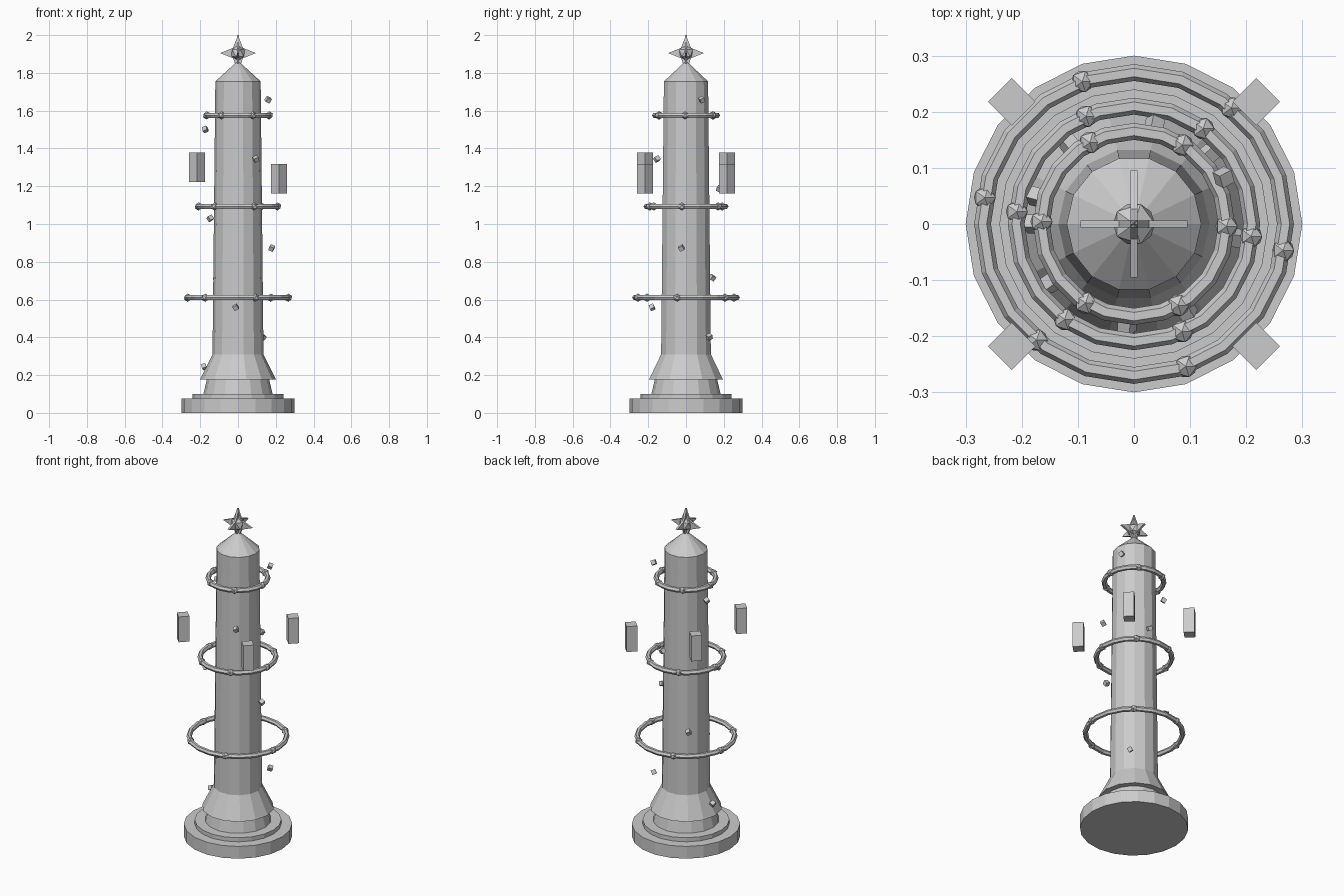
import bpy
from math import sin, cos, pi, radians

cube = bpy.data.objects.get("Cube")
if cube:
    bpy.data.objects.remove(cube, do_unlink=True)

stone = bpy.data.materials.new("pale_grey_stone")
stone.use_nodes = True
grey = (0.6, 0.6, 0.6, 1)
stone.diffuse_color = grey
stone.node_tree.nodes["Principled BSDF"].inputs["Base Color"].default_value = grey


def finish(name):
    obj = bpy.context.object
    obj.name = name
    obj.data.materials.clear()
    obj.data.materials.append(stone)
    return obj


def drum(name, sides, low_radius, top_radius, low, top):
    bpy.ops.mesh.primitive_cone_add(
        vertices=sides, radius1=low_radius, radius2=top_radius, depth=top - low,
        location=(0, 0, (low + top) / 2), rotation=(0, 0, -pi / 2))
    return finish(name)


def block(name, size, location, rotation):
    bpy.ops.mesh.primitive_cube_add(size=1, location=location, rotation=rotation)
    obj = finish(name)
    obj.scale = size
    return obj


def gem(name, radius, location):
    bpy.ops.mesh.primitive_ico_sphere_add(subdivisions=1, radius=radius, location=location)
    return finish(name)


# Stepped base, flared foot, shaft and roof
drum("base_plinth", 20, 0.30, 0.30, 0, 0.075)
drum("base_step", 20, 0.24, 0.24, 0.075, 0.10)
drum("foot_collar", 16, 0.183, 0.165, 0.10, 0.178)
drum("flared_foot", 14, 0.20, 0.135, 0.178, 0.31)
drum("shaft", 14, 0.135, 0.12, 0.31, 1.755)
drum("roof", 14, 0.12, 0.005, 1.755, 1.86)

# Floating rings, each with six beads
for tier, (radius, height, turn) in enumerate(
        [(0.27, 0.61, -10), (0.21, 1.093, -6), (0.165, 1.575, -1.5)], 1):
    bpy.ops.mesh.primitive_torus_add(
        major_radius=radius, minor_radius=0.015, major_segments=20,
        minor_segments=6, location=(0, 0, height))
    finish(f"ring_{tier}")
    for k in range(6):
        a = radians(turn + 60 * k)
        gem(f"ring_{tier}_bead_{k + 1}", 0.022, (radius * cos(a), radius * sin(a), height))

# Upright floating slabs, higher on the right side
for x, height in ((-0.218, 1.30), (0.218, 1.24)):
    for y in (-0.218, 0.218):
        block("floating_slab", (0.06, 0.06, 0.155), (x, y, height), (0, 0, pi / 4))

# Small tumbling cubes spiralling up the shaft
for i in range(10):
    a = pi - 2.39 * i
    block(f"spiral_cube_{i + 1}", (0.025,) * 3,
          (0.18 * cos(a), 0.18 * sin(a), 0.245 + 0.157 * i), (0.5, 0.4, a))


# Crossed four-pointed star plates around a faceted core
def star_plate(name, turn):
    outline = []
    for k in range(8):
        r = 0.038 if k % 2 else 0.095
        outline.append((r * cos(k * pi / 4), r * sin(k * pi / 4)))
    t = 0.006
    verts = [(x, y, z) for y in (-t, t) for x, z in outline]
    faces = [tuple(range(8)), tuple(range(15, 7, -1))]
    faces += [(k, k + 8, (k + 1) % 8 + 8, (k + 1) % 8) for k in range(8)]
    mesh = bpy.data.meshes.new(name)
    mesh.from_pydata(verts, [], faces)
    mesh.materials.append(stone)
    obj = bpy.data.objects.new(name, mesh)
    obj.location = (0, 0, 1.905)
    obj.rotation_euler = (0, 0, turn)
    bpy.context.collection.objects.link(obj)


star_plate("star_plate_wide", 0)
star_plate("star_plate_deep", pi / 2)
gem("star_core", 0.042, (0, 0, 1.905))
